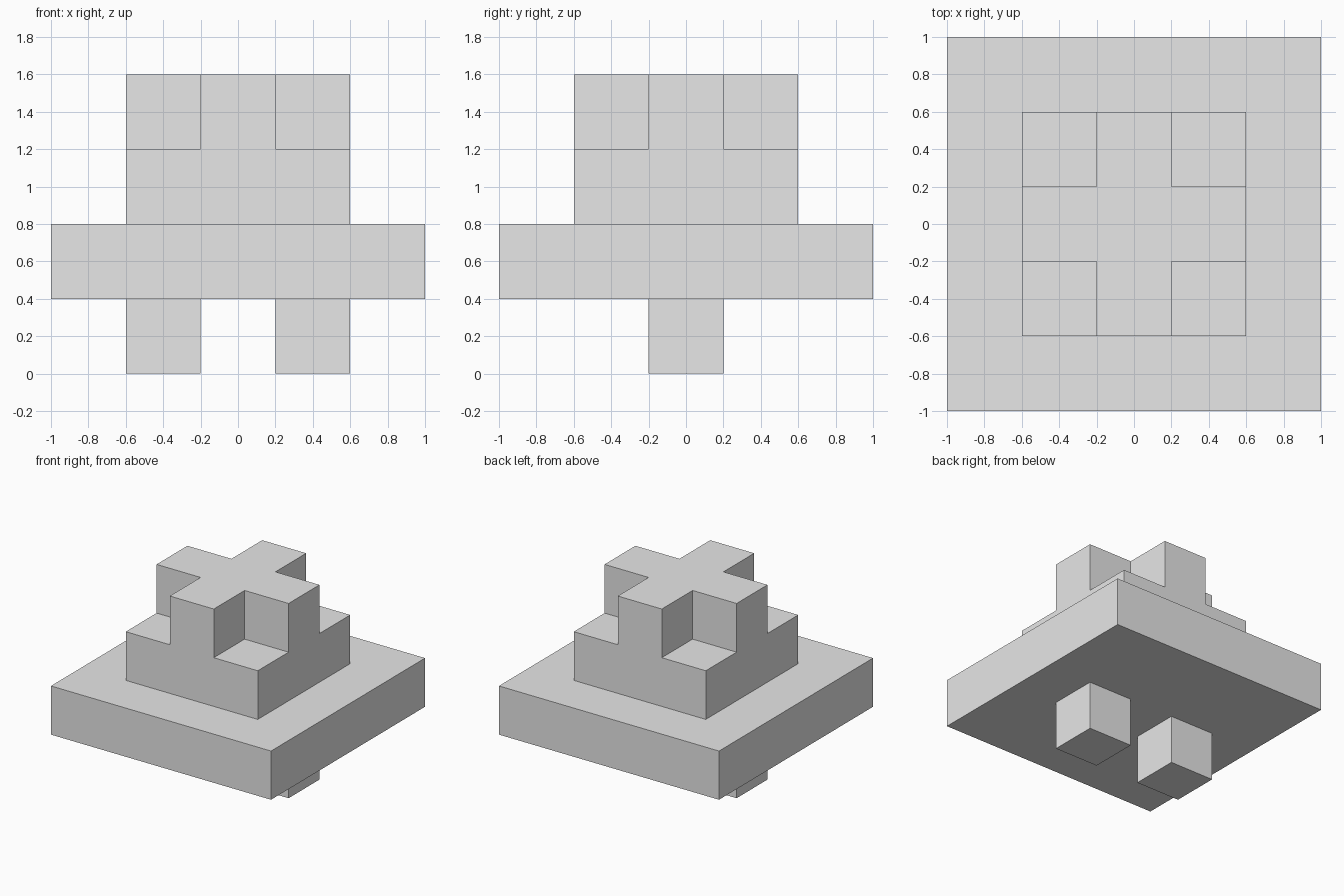
import bpy
import bmesh
from mathutils import Matrix, Vector

default_cube = bpy.data.objects.get("Cube")
if default_cube:
    bpy.data.objects.remove(default_cube, do_unlink=True)

grey = bpy.data.materials.new("light_grey")
grey.use_nodes = True
GREY = (0.8, 0.8, 0.8, 1)
grey.diffuse_color = GREY
grey.node_tree.nodes["Principled BSDF"].inputs["Base Color"].default_value = GREY

U = 0.4  # block module


def boxes(name, size, centres):
    """One flat-shaded object made of equal boxes."""
    bm = bmesh.new()
    for centre in centres:
        matrix = Matrix.Translation(Vector(centre)) @ Matrix.Diagonal((*size, 1))
        bmesh.ops.create_cube(bm, size=1, matrix=matrix)
    mesh = bpy.data.meshes.new(name)
    bm.to_mesh(mesh)
    bm.free()
    mesh.materials.append(grey)
    obj = bpy.data.objects.new(name, mesh)
    bpy.context.collection.objects.link(obj)
    return obj


# Two feet under a wide square slab
for side, x in (("left", U), ("right", -U)):
    boxes(side + "_foot", (U, U, U), [(x, 0, U / 2)])
boxes("base_slab", (5 * U, 5 * U, U), [(0, 0, 1.5 * U)])

# Upper block with its four top corners notched out, leaving a cross
body = boxes("notched_block", (3 * U, 3 * U, 2 * U), [(0, 0, 3 * U)])
reach = 2 * U  # cutters overshoot the outer faces
offset = U / 2 + reach / 2
corners = [(sx * offset, sy * offset, 3 * U + reach / 2)
           for sx in (-1, 1) for sy in (-1, 1)]
cutter = boxes("corner_cutter", (reach, reach, reach), corners)
cutter.hide_render = True

notch = body.modifiers.new("corner_notches", "BOOLEAN")
notch.operation = "DIFFERENCE"
notch.solver = "EXACT"
notch.object = cutter
bpy.context.view_layer.objects.active = body
bpy.ops.object.modifier_apply(modifier=notch.name)
bpy.data.objects.remove(cutter, do_unlink=True)
